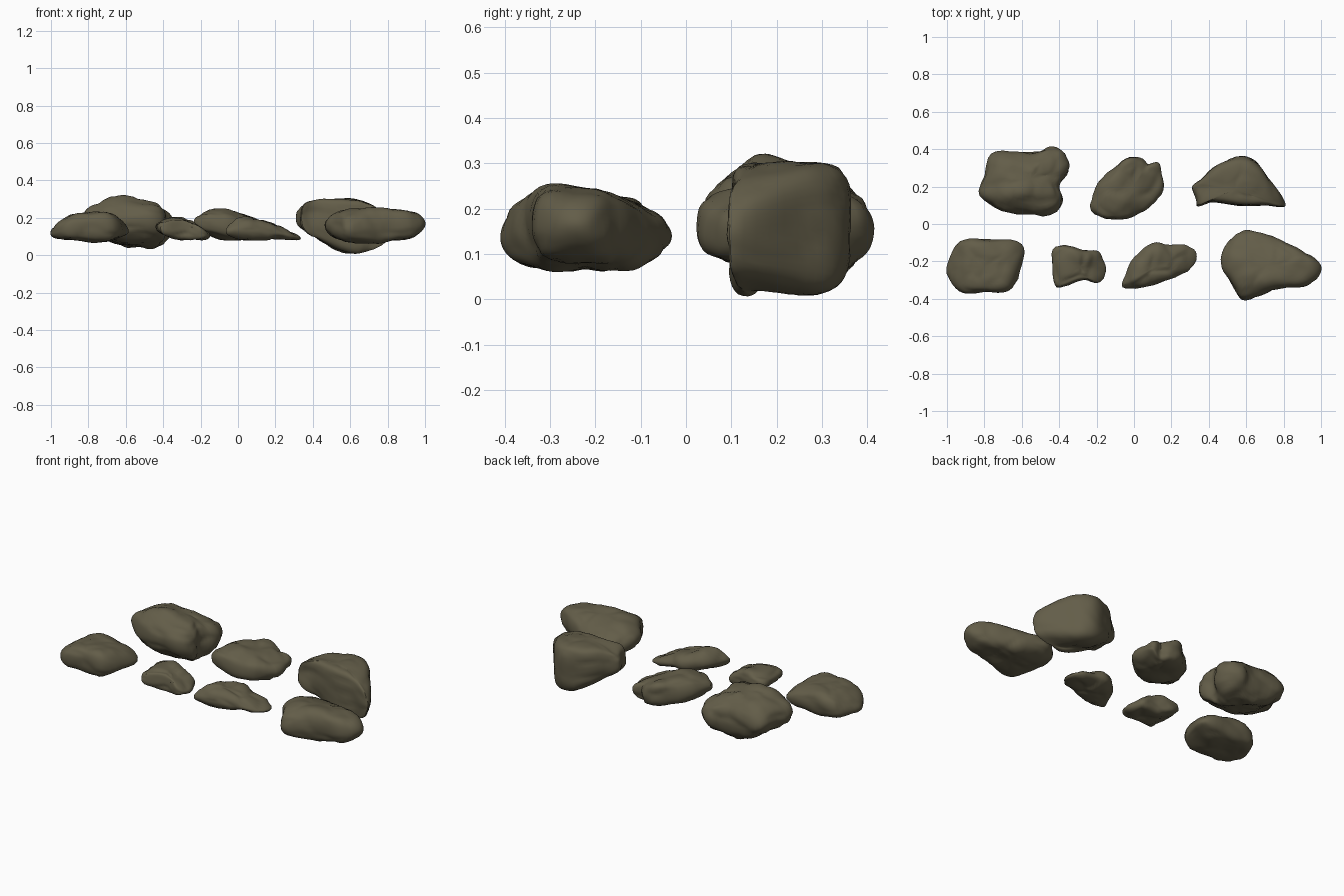
import bpy
import bmesh
from mathutils import Vector, noise

default = bpy.data.objects.get("Cube")
if default:
    bpy.data.objects.remove(default, do_unlink=True)

stone = bpy.data.materials.new("olive_brown_stone")
stone.use_nodes = True
stone_colour = (0.125, 0.11, 0.066, 1)
stone.diffuse_color = stone_colour
shader = stone.node_tree.nodes["Principled BSDF"]
shader.inputs["Base Color"].default_value = stone_colour
shader.inputs["Roughness"].default_value = 0.9


def height_at(profile, x):
    """Height of a profile at x in hundredths, by straight interpolation."""
    if x <= profile[0][0]:
        return profile[0][1]
    for (xa, za), (xb, zb) in zip(profile, profile[1:]):
        if x <= xb:
            return za + (zb - za) * (x - xa) / (xb - xa)
    return profile[-1][1]


def sharpen(points):
    """Push corners outward so that rounding brings them back to the outline."""
    result = []
    for i, p in enumerate(points):
        middle = (points[i - 1] + points[(i + 1) % len(points)]) / 2
        result.append(p + (p - middle) * .3)
    return result


# Cross-sections from underside to crown: (height fraction, outline scale)
ROUND = [(0, .4), (.05, .76), (.25, .97), (.5, 1.04), (.74, .95), (.95, .7), (1, .36)]
BOXY = [(0, .5), (.02, .86), (.22, 1), (.5, 1.03), (.8, 1), (.98, .87), (1, .5)]
BLOCK = [(-.02, .5), (0, .92), (.2, 1.01), (.5, 1.02), (.8, 1.01), (1, .94), (1.02, .5)]


def rock(name, outline, top, bottom, section=ROUND, rough=.025,
         side_top=None, side_bottom=None):
    """Loft an outline between front (and side) profiles, then chip the surface."""
    outline = sharpen([Vector(p) for p in outline])
    centre = sum(outline, Vector((0, 0))) / len(outline)

    def place(scale, part):
        result = []
        for point in outline:
            p = centre + (point - centre) * scale
            low, high = height_at(bottom, p.x), height_at(top, p.x)
            if side_top:
                high = min(high, height_at(side_top, p.y))
            if side_bottom:
                low = max(low, height_at(side_bottom, p.y))
            result.append(Vector((p.x, p.y, low + (high - low) * part)) / 100)
        return result

    bm = bmesh.new()
    rings = [[bm.verts.new(p) for p in place(s, f)] for f, s in section]
    count = len(outline)
    for low, high in zip(rings, rings[1:]):
        for i in range(count):
            j = (i + 1) % count
            bm.faces.new((low[i], low[j], high[j], high[i]))
    # Close underside and crown with fans
    for ring in (rings[0], rings[-1]):
        hub = bm.verts.new(sum((v.co for v in ring), Vector()) / count)
        for i in range(count):
            bm.faces.new((ring[i], ring[(i + 1) % count], hub))
    bmesh.ops.recalc_face_normals(bm, faces=bm.faces)
    mesh = bpy.data.meshes.new(name)
    bm.to_mesh(mesh)
    bm.free()

    ob = bpy.data.objects.new(name, mesh)
    bpy.context.collection.objects.link(ob)
    ob.modifiers.new("rounding", "SUBSURF").levels = 2
    bpy.context.view_layer.update()
    graph = bpy.context.evaluated_depsgraph_get()
    smooth = bpy.data.meshes.new_from_object(ob.evaluated_get(graph))
    ob.modifiers.clear()
    ob.data = smooth
    smooth.name = name

    # Broken facets: broad lumps with creases between cells
    bm = bmesh.new()
    bm.from_mesh(smooth)
    bm.normal_update()
    moves = []
    for v in bm.verts:
        lump = noise.noise(v.co * 9)
        near = noise.voronoi(v.co * 8)[0]
        crease = min(near[1] - near[0], .3) - .15
        moves.append(v.normal * rough * (.5 * lump + crease))
    for v, move in zip(bm.verts, moves):
        v.co += move
    bm.to_mesh(smooth)
    bm.free()
    smooth.materials.clear()
    smooth.materials.append(stone)

    bpy.ops.object.select_all(action="DESELECT")
    ob.select_set(True)
    bpy.context.view_layer.objects.active = ob
    bpy.ops.object.shade_smooth_by_angle(angle=.6)


# Back row, in hundredths of a unit
rock("back_right_rock",
     [(-77, 38), (-62, 38), (-50, 38), (-44, 41), (-36, 35), (-36, 26), (-41, 20),
      (-38, 15), (-41, 7), (-58, 5), (-74, 9), (-83, 18), (-78, 26)],
     [(-82, 24), (-76, 28), (-62, 34), (-50, 29), (-40, 27), (-36, 23)],
     [(-82, 14), (-70, 8), (-57, 2), (-41, 2), (-36, 9)], BOXY,
     side_top=[(5, 24), (10, 29), (17, 34), (30, 30), (37, 25), (41, 20)],
     side_bottom=[(5, 11), (14, 6), (24, 2), (34, 4), (41, 11)])
rock("back_middle_rock",
     [(-2, 36), (5, 35), (7, 31), (12, 33), (15, 30), (15, 18), (9, 11),
      (4, 6), (-12, 2), (-22, 8), (-20, 18), (-11, 30)],
     [(-22, 21), (-17, 25), (-5, 25), (2, 22), (15, 17)],
     [(-22, 14), (-16, 9), (8, 8), (15, 11)], BOXY)
rock("back_left_rock",
     [(31, 20), (36, 23), (45, 32), (58, 36), (66, 32), (71, 25), (80, 12),
      (79, 9), (70, 11), (60, 9), (42, 13), (34, 9), (34, 14)],
     [(31, 24), (35, 29), (40, 30), (70, 29), (76, 27), (80, 21)],
     [(31, 16), (43, 9), (51, 3), (60, 0), (78, 4), (80, 7)], BLOCK, .018)

# Front row
rock("front_right_rock",
     [(-91, -8), (-76, -9), (-59, -10), (-61, -22), (-65, -35), (-76, -36),
      (-86, -36), (-95, -35), (-100, -23), (-96, -15)],
     [(-100, 13), (-91, 22), (-75, 23), (-65, 23), (-60, 15)],
     [(-100, 9), (-90, 8), (-68, 7), (-60, 10)], BOXY, .018)
rock("front_small_rock",
     [(-44, -13), (-34, -12), (-28, -15), (-20, -14), (-18, -19), (-15, -25),
      (-18, -32), (-25, -30), (-32, -31), (-42, -35), (-43, -26)],
     [(-44, 18), (-36, 20), (-25, 19), (-20, 15), (-16, 12)],
     [(-44, 12), (-36, 9), (-20, 8), (-16, 9)], BOXY)
rock("front_wedge_rock",
     [(-6, -31), (-2, -22), (4, -14), (12, -10), (22, -12), (32, -13),
      (32, -22), (24, -28), (16, -30), (8, -33), (-5, -34)],
     [(-6, 17), (0, 21), (13, 19), (27, 13), (32, 11)],
     [(-6, 9), (4, 8), (20, 9), (32, 7)])
rock("front_left_rock",
     [(47, -17), (51, -10), (56, -5), (62, -4), (75, -7), (82, -11), (90, -15),
      (96, -18), (100, -24), (95, -31), (85, -34), (75, -34), (68, -38),
      (57, -41), (54, -34), (48, -25)],
     [(47, 21), (55, 25), (73, 26), (85, 25), (96, 23), (100, 20)],
     [(47, 11), (56, 6), (70, 5), (85, 8), (95, 9), (100, 12)], BOXY, .018,
     side_top=[(-41, 20), (-37, 23), (-30, 26), (-20, 25), (-10, 21), (-4, 18)],
     side_bottom=[(-41, 8), (-22, 5), (-9, 7), (-4, 11)])
